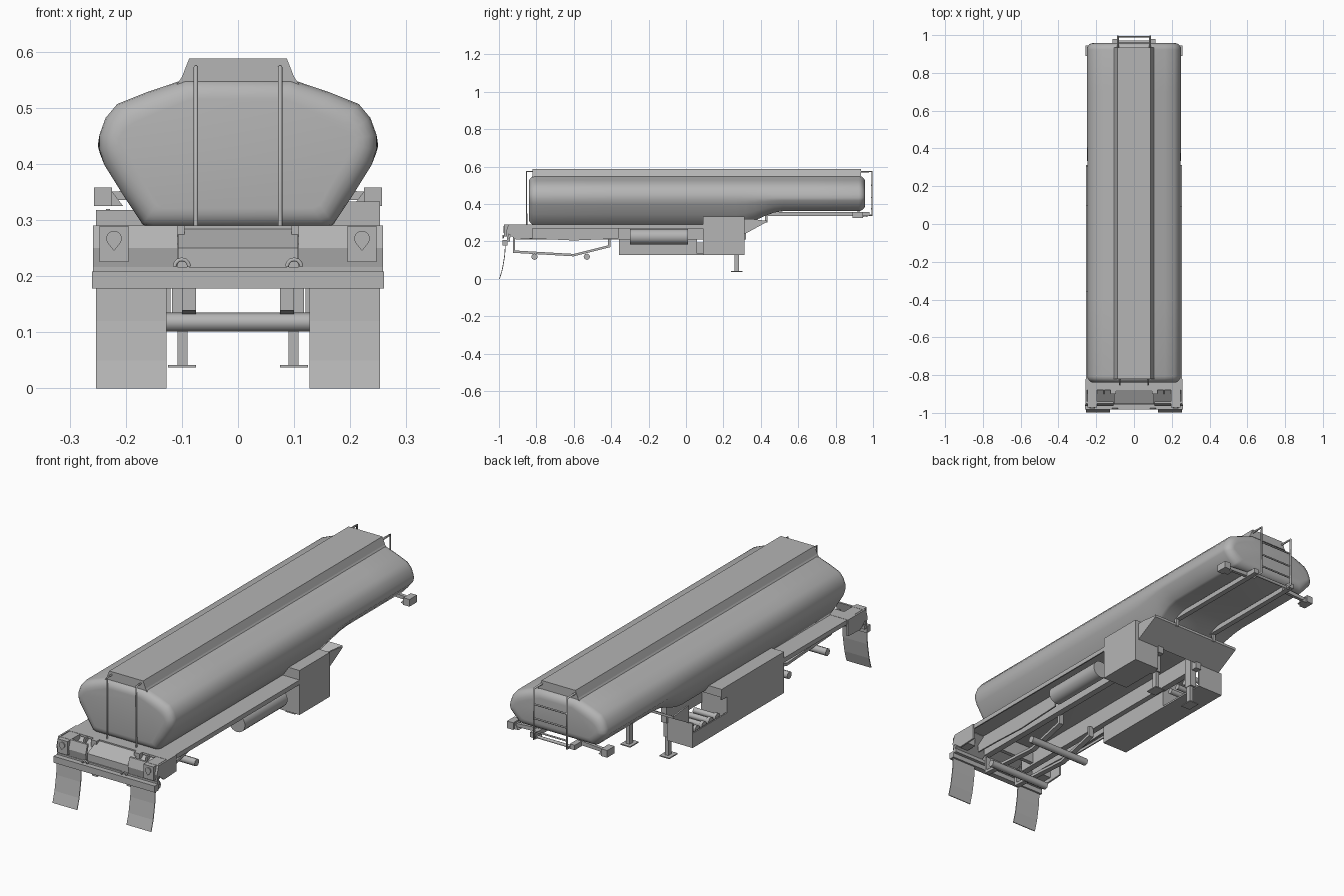
import bpy, bmesh, math
from mathutils import Vector

if "Cube" in bpy.data.objects:
    bpy.data.objects.remove(bpy.data.objects["Cube"])

GREY = bpy.data.materials.new("dark_grey")
GREY.diffuse_color = (.46, .46, .46, 1)
GREY.use_nodes = True
GREY.node_tree.nodes["Principled BSDF"].inputs["Base Color"].default_value = GREY.diffuse_color


def make(name, verts, faces, smooth=None):
    me = bpy.data.meshes.new(name)
    me.from_pydata(verts, [], faces)
    me.materials.append(GREY)
    bm = bmesh.new()
    bm.from_mesh(me)
    bmesh.ops.recalc_face_normals(bm, faces=bm.faces)
    bm.to_mesh(me)
    bm.free()
    ob = bpy.data.objects.new(name, me)
    bpy.context.collection.objects.link(ob)
    if smooth:
        bpy.ops.object.select_all(action='DESELECT')
        ob.select_set(True)
        bpy.context.view_layer.objects.active = ob
        bpy.ops.object.shade_smooth_by_angle(angle=math.radians(smooth))
    return ob


def loft(name, rings, smooth=None):
    n = len(rings[0])
    verts = [p for r in rings for p in r]
    faces = [(k * n + i, k * n + (i + 1) % n, (k + 1) * n + (i + 1) % n, (k + 1) * n + i)
             for k in range(len(rings) - 1) for i in range(n)]
    faces += [tuple(range(n)), tuple(range(len(verts) - n, len(verts)))]
    return make(name, verts, faces, smooth)


def prism_x(name, pts, x0, x1):
    return loft(name, [[(x, y, z) for y, z in pts] for x in (x0, x1)])


def prism_y(name, pts, y0, y1):
    return loft(name, [[(x, y, z) for x, z in pts] for y in (y0, y1)])


def box(name, x0, x1, y0, y1, z0, z1):
    return prism_x(name, [(y0, z0), (y1, z0), (y1, z1), (y0, z1)], x0, x1)


def rod(name, a, b, r, n=16):
    a, b = Vector(a), Vector(b)
    q = (b - a).to_track_quat('Z', 'Y')
    ring = [q @ Vector((r * math.cos(t), r * math.sin(t), 0))
            for t in (2 * math.pi * i / n for i in range(n))]
    return loft(name, [[tuple(c + v) for v in ring] for c in (a, b)], 50)


def tube(name, pts, r):
    cu = bpy.data.curves.new(name, 'CURVE')
    cu.dimensions = '3D'
    cu.bevel_depth = r
    cu.bevel_resolution = 1
    cu.use_fill_caps = True
    cu.materials.append(GREY)
    sp = cu.splines.new('POLY')
    sp.points.add(len(pts) - 1)
    for p, c in zip(sp.points, pts):
        p.co = (*c, 1)
    ob = bpy.data.objects.new(name, cu)
    bpy.context.collection.objects.link(ob)


def strip(pts, t):
    # closed band of vertical thickness t under a line of (y, z) points
    return pts + [(y, z - t) for y, z in reversed(pts)]


# tank: one section lofted along y, belly stepped up over the gooseneck
HALF = [(.095, .551), (.112, .545), (.165, .527), (.215, .507), (.236, .482), (.247, .452),
        (.247, .425), (.238, .398), (.205, .345), (.17, .292), (.155, .286)]


def section(y, inset):
    s = max(0, min(1, (y - .27) / .25))
    s = s * s * (3 - 2 * s)
    half = []
    for x, z in HALF:
        if z < .44:
            t = (.44 - z) / .154
            z = .44 - t * (.154 - .076 * s)
            x += .03 * s * t
        x *= 1 - inset / .248
        z += inset * max(-1, min(1, (.44 - z) / .07))
        half.append((x, z))
    return [(x, y, z) for x, z in half] + [(-x, y, z) for x, z in reversed(half)]


R, Y0, Y1 = .035, -.84, .958
arc = [math.radians(a) for a in (0, 18, 36, 54, 72, 90)]
st = [(Y0 + R * (1 - math.cos(a)), R * (1 - math.sin(a))) for a in arc]
st += [(y, 0) for y in (-.4, 0, .2, .27, .32, .37, .42, .47, .52, .7)]
st += [(Y1 - R * (1 - math.cos(a)), R * (1 - math.sin(a))) for a in reversed(arc)]
loft("tank", [section(y, d) for y, d in st], 40)

# raised walkway on top of the tank
prism_y("walkway", [(-.11, .54), (.11, .54), (.1, .555), (.087, .588), (-.087, .588), (-.1, .555)],
        -.82, .935)

# front ladder rungs
for z in (.375, .435, .5):
    rod("ladder_rung", (-.085, .992, z), (.085, .992, z), .004, 8)
rod("ladder_foot_bar", (-.1, .965, .338), (.1, .965, .338), .007, 8)

for s in (-1, 1):
    # ladder and rear handrail posts
    tube("ladder_post", [(s * .085, .93, .573), (s * .085, .995, .573), (s * .085, .995, .34),
                         (s * .085, .94, .335)], .005)
    tube("rear_post", [(s * .075, -.815, .573), (s * .075, -.852, .573), (s * .075, -.852, .285)], .004)
    # gooseneck rails with corner marker lamps
    box("gooseneck_rail", s * .09, s * .115, .42, .98, .335, .358)
    prism_y("marker_arm", [(s * .1, .34), (s * .23, .335), (s * .23, .35), (s * .1, .36)], .915, .93)
    box("marker_lamp", s * .225, s * .257, .89, .945, .325, .358)
    prism_y("marker_bracket", [(s * .205, .325), (s * .225, .325), (s * .225, .352)], .9, .935)
    # chassis rail and side shelf
    box("chassis_rail", s * .095, s * .125, -.9, .32, .21, .29)
    box("side_shelf", s * .12, s * .253, -.86, .1, .28, .289)
    box("shelf_lip", s * .247, s * .253, -.86, .1, .268, .289)
    prism_x("fender_skirt", [(-.9, .285), (-.36, .285), (-.36, .215), (-.6, .205), (-.78, .213), (-.9, .215)],
            s * .155, s * .162)
    # suspension beam
    prism_x("suspension_beam", strip([(-.925, .152), (-.6, .133), (-.405, .182)], .013),
            s * .075, s * .1)
    for y, z in ((-.92, .14), (-.41, .17)):
        box("suspension_hanger", s * .075, s * .1, y - .006, y + .006, z, .22)
    # landing leg
    box("leg_sleeve", s * .088, s * .118, .253, .292, .13, .29)
    box("landing_leg", s * .09, s * .108, .26, .284, .04, .14)
    box("leg_foot", s * .075, s * .125, .24, .302, .037, .042)
    # rear corner: panel, floor, cheek, lamp housing, lamp, flap
    prism_x("rear_panel", [(-.955, .21), (-.963, .25), (-.95, .29), (-.94, .29), (-.95, .25), (-.945, .21)],
            s * .108, s * .258)
    prism_x("recess_floor", strip([(-.95, .222), (-.86, .285)], .008), s * .1, s * .253)
    prism_x("corner_cheek", [(-.95, .29), (-.82, .29), (-.82, .215), (-.91, .21), (-.96, .25)],
            s * .25, s * .258)
    box("lamp_housing", s * .195, s * .247, -.972, -.88, .225, .289)
    drop = [(s * .221 + .014 * math.cos(a), .267 + .014 * math.sin(a))
            for a in (math.radians(-30 + 24 * i) for i in range(11))] + [(s * .221, .245)]
    prism_y("tail_lamp", drop, -.977, -.97)
    flap = [(-.966, .2), (-.972, .12), (-.984, .05), (-.999, 0)]
    prism_x("mud_flap", flap + [(y + .004, z) for y, z in reversed(flap)], s * .127, s * .253)
    # towing eye on the bumper
    tube("towing_eye", [(s * .1 + .013 * math.cos(a), -.978, .217 + .013 * math.sin(a))
                        for a in (math.pi * i / 6 for i in range(7))], .004)

# rear bumper, centre slope and deck
box("bumper", -.26, .26, -.982, -.955, .178, .208)
prism_x("bumper_slope", [(-.952, .215), (-.952, .25), (-.88, .284), (-.88, .275), (-.945, .245), (-.945, .215)],
        -.107, .107)
box("bumper_shelf", -.258, .258, -.958, -.94, .2, .216)
box("rear_deck", -.255, .255, -.88, -.82, .28, .29)
box("belly_crossmember", -.1, .1, -.84, -.82, .22, .286)

# axles
for y in (-.81, -.53):
    rod("axle", (-.16, y, .118), (.16, y, .118), .017, 8)

# right side: air tank and tall locker
rod("air_tank", (.205, -.3, .225), (.205, .012, .225), .041, 20)
box("right_locker", .12, .253, .09, .312, .127, .333)

# left side: cabinet and open valve bay
box("left_cabinet", -.253, -.12, -.358, .06, .127, .284)
box("cabinet_lid", -.253, -.16, -.358, .1, .284, .318)
box("bay_floor", -.253, -.12, .06, .312, .127, .135)
box("bay_side", -.253, -.247, .06, .312, .127, .195)
box("bay_end", -.253, -.12, .305, .312, .127, .24)
for y in (.11, .16, .21, .26):
    rod("valve_pipe", (-.12, y, .19), (-.225, y, .19), .013, 10)
    rod("valve_cap", (-.225, y, .19), (-.24, y, .19), .018, 10)

# sloped skid plate ahead of the landing legs
prism_x("skid_plate", strip([(.312, .25), (.43, .315)], .012), -.235, .235)
for s in (-1, 1):
    box("skid_bracket", s * .1, s * .115, .422, .435, .3, .365)
    prism_x("skid_gusset", [(.312, .24), (.43, .31), (.35, .32), (.312, .32)], s * .228, s * .235)
